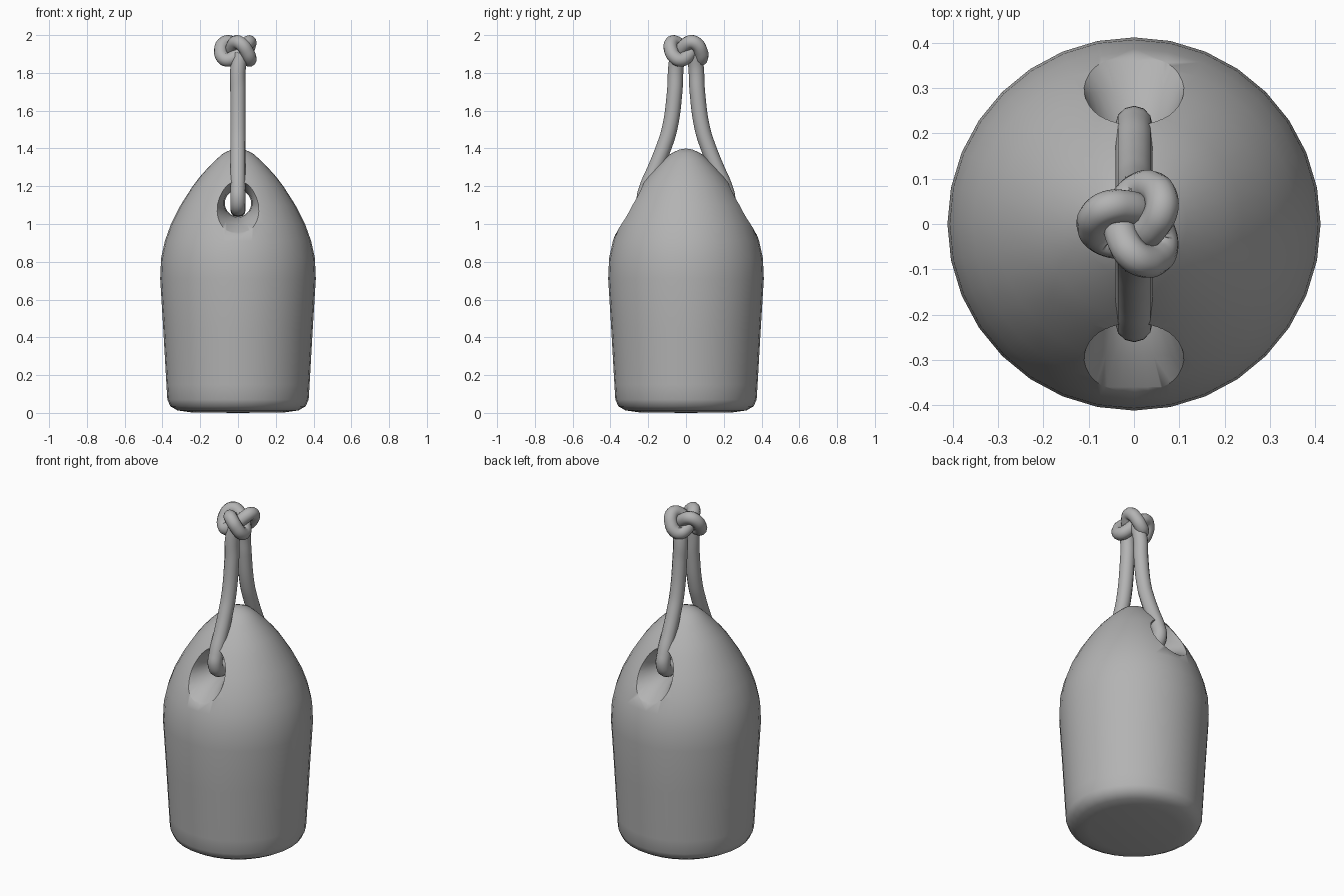
import bpy
import bmesh
from math import sin, cos, pi, radians

if "Cube" in bpy.data.objects:
    bpy.data.objects.remove(bpy.data.objects["Cube"])

# Dark grey for every part
grey = bpy.data.materials.new("dark_grey")
grey.diffuse_color = (0.45, 0.45, 0.45, 1)
grey.use_nodes = True
grey.node_tree.nodes["Principled BSDF"].inputs["Base Color"].default_value = grey.diffuse_color


def link(name, data):
    data.materials.append(grey)
    obj = bpy.data.objects.new(name, data)
    bpy.context.collection.objects.link(obj)
    return obj


def lathe(name, profile, sides):
    """Revolve (radius, z) points, which start and end on the axis."""
    bm = bmesh.new()
    rings = []
    for r, z in profile:
        if r == 0:
            rings.append([bm.verts.new((0, 0, z))] * sides)
        else:
            rings.append([bm.verts.new((r * cos(2 * pi * i / sides),
                                        r * sin(2 * pi * i / sides), z)) for i in range(sides)])
    for a, b in zip(rings, rings[1:]):
        for i in range(sides):
            j = (i + 1) % sides
            bm.faces.new(list(dict.fromkeys((a[i], a[j], b[j], b[i]))))
    bmesh.ops.recalc_face_normals(bm, faces=bm.faces)
    mesh = bpy.data.meshes.new(name)
    bm.to_mesh(mesh)
    bm.free()
    return link(name, mesh)


def tube(name, points, radius, closed=False):
    """Round cord through smooth Bezier points."""
    curve = bpy.data.curves.new(name, 'CURVE')
    curve.dimensions = '3D'
    curve.bevel_depth = radius
    curve.bevel_resolution = 4
    curve.resolution_u = 6
    curve.use_fill_caps = True
    spline = curve.splines.new('BEZIER')
    spline.bezier_points.add(len(points) - 1)
    for bp, p in zip(spline.bezier_points, points):
        bp.co = p
        bp.handle_left_type = bp.handle_right_type = 'AUTO'
    spline.use_cyclic_u = closed
    return link(name, curve)


# Bullet-shaped weight
body = lathe("weight_body", [
    (0, 0), (0.25, 0.003), (0.32, 0.013), (0.358, 0.035), (0.374, 0.07),
    (0.379, 0.15), (0.396, 0.45), (0.412, 0.71), (0.407, 0.82), (0.387, 0.91),
    (0.355, 1.0), (0.304, 1.1), (0.24, 1.2), (0.202, 1.25), (0.157, 1.3),
    (0.117, 1.34), (0.077, 1.375), (0.037, 1.393), (0, 1.4)], 32)

# Flared cord hole running front to back, its mouths drawn up to clear the cord
half = [(0.2, 0.42), (0.155, 0.36), (0.112, 0.29), (0.088, 0.23), (0.075, 0.17), (0.07, 0.1)]
cutter = lathe("hole_cutter", [(0, 0.42)] + half + [(r, -z) for r, z in reversed(half)]
               + [(0, -0.42)], 32)
for v in cutter.data.vertices:
    if v.co.y > 0:
        v.co.y *= 1 + 0.4 * min(1, max(0, (abs(v.co.z) - 0.1) / 0.12))
cutter.rotation_euler = (radians(90), 0, 0)
cutter.location = (0, 0, 1.11)
cutter.hide_render = True
mod = body.modifiers.new("cord_hole", 'BOOLEAN')
mod.operation = 'DIFFERENCE'
mod.solver = 'EXACT'
mod.object = cutter
bpy.context.view_layer.objects.active = body
body.select_set(True)
bpy.ops.object.modifier_apply(modifier=mod.name)
bpy.data.objects.remove(cutter)
bpy.ops.object.shade_smooth_by_angle(angle=radians(50))

# Cord loop through the hole, both legs rising into the knot
leg = [(0.015, 0.045, 1.9), (0, 0.054, 1.82), (0, 0.06, 1.7), (0, 0.088, 1.5),
       (0, 0.12, 1.4), (0, 0.16, 1.3), (0, 0.207, 1.19), (0, 0.219, 1.13),
       (0, 0.195, 1.09), (0, 0.14, 1.082)]
tube("cord_loop", leg + [(x, -y, z) for x, y, z in reversed(leg)], 0.041)

# Three-lobed knot on top
knot = []
for i in range(24):
    t = 2 * pi * i / 24
    knot.append((0.03 * (cos(t) - 2 * cos(2 * t)),
                 -0.03 * (sin(t) + 2 * sin(2 * t)),
                 1.916 + 0.047 * sin(3 * t)))
tube("cord_knot", knot, 0.037, closed=True)
